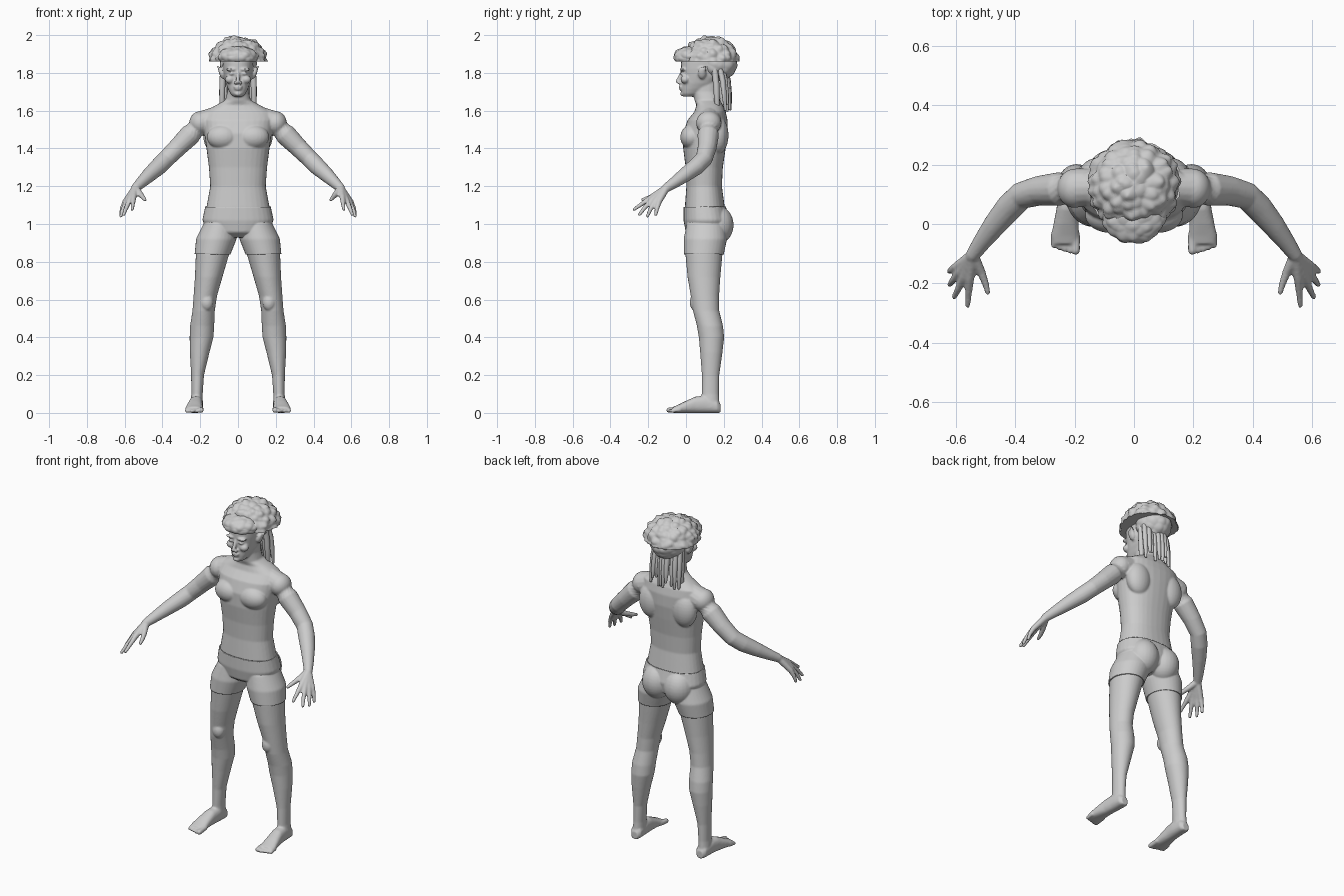
import bpy, bmesh, math, random
from mathutils import Vector, Matrix, noise

random.seed(4)
X, Y, Z = Vector((1, 0, 0)), Vector((0, 1, 0)), Vector((0, 0, 1))


def make_object(name, bm, angle=60):
    bmesh.ops.recalc_face_normals(bm, faces=bm.faces)
    me = bpy.data.meshes.new(name)
    bm.to_mesh(me)
    bm.free()
    ob = bpy.data.objects.new(name, me)
    bpy.context.collection.objects.link(ob)
    bpy.ops.object.select_all(action='DESELECT')
    ob.select_set(True)
    bpy.context.view_layer.objects.active = ob
    bpy.ops.object.shade_smooth_by_angle(angle=math.radians(angle))
    return ob


def skin_rings(bm, rings, n=24, power=2.0):
    """Join (centre, u, v) cross-sections into a closed solid."""
    loops = []
    for c, u, v in rings:
        loop = []
        for i in range(n):
            a = 2 * math.pi * i / n
            ca, sa = math.cos(a), math.sin(a)
            loop.append(bm.verts.new(c + u * math.copysign(abs(ca) ** (2 / power), ca)
                                     + v * math.copysign(abs(sa) ** (2 / power), sa)))
        loops.append(loop)
    for a, b in zip(loops, loops[1:]):
        for i in range(n):
            bm.faces.new((a[i], a[(i + 1) % n], b[(i + 1) % n], b[i]))
    bm.faces.new(loops[0])
    bm.faces.new(loops[-1])


def column(bm, rows, power=2.0):
    """Upright loft; rows are (z, x centre, half width, y front, y back)."""
    skin_rings(bm, [(Vector((x, (f + b) / 2, z)), X * w, Y * (b - f) / 2)
                    for z, x, w, f, b in rows], 32, power)


def tube(bm, rows, n=16):
    """Tapered limb through (x, y, z, radius) points with rounded tip."""
    p = [Vector(r[:3]) for r in rows]
    rad = [r[3] for r in rows]
    end = (p[-1] - p[-2]).normalized()
    p += [p[-1] + end * rad[-1] * 0.6, p[-1] + end * rad[-1] * 0.95]
    rad += [rad[-1] * 0.8, rad[-1] * 0.3]
    rings = []
    for i, c in enumerate(p):
        t = (p[min(i + 1, len(p) - 1)] - p[max(i - 1, 0)]).normalized()
        u = t.cross(X if abs(t.x) < 0.8 else Y).normalized()
        rings.append((c, u * rad[i], t.cross(u) * rad[i]))
    skin_rings(bm, rings, n)


def ball(bm, c, r, rot=None):
    m = Matrix.Translation(c) @ (rot or Matrix()) @ Matrix.Diagonal((*r, 1))
    bmesh.ops.create_uvsphere(bm, u_segments=24, v_segments=16, radius=1, matrix=m)


# ---- body: one side first, then mirrored ----
bm = bmesh.new()
# leg
column(bm, [(1.0, .095, .08, .01, .2), (.92, .115, .1, -.005, .21), (.84, .135, .088, -.003, .193),
            (.72, .155, .073, .008, .182), (.62, .173, .062, .025, .175), (.54, .182, .059, .037, .176),
            (.46, .19, .064, .058, .196), (.4, .193, .063, .068, .202), (.32, .203, .052, .075, .193),
            (.2, .214, .034, .084, .176), (.1, .217, .03, .083, .174), (.03, .22, .034, .08, .178)])
# foot
skin_rings(bm, [(Vector((x, y, h)), X * w, Z * h) for y, x, w, h in
                [(.182, .218, .02, .024), (.165, .218, .033, .034), (.1, .22, .036, .046),
                 (.05, .224, .037, .043), (0, .229, .042, .032), (-.04, .232, .047, .022),
                 (-.068, .232, .044, .016)]], power=2.4)
for i in range(5):
    x = .196 + i * .0185
    r = .0145 if i == 0 else .0105
    tube(bm, [(x, -.03, r + .006, r), (x, -.06, r + .003, r), (x, -.09 + .006 * max(0, i - 1), r, r)])
# arm
tube(bm, [(.12, .125, 1.56, .06), (.19, .122, 1.535, .066), (.25, .118, 1.475, .057),
          (.32, .112, 1.405, .05), (.38, .095, 1.345, .046), (.42, .055, 1.305, .046),
          (.47, -.005, 1.26, .039), (.515, -.065, 1.217, .03), (.543, -.105, 1.19, .024)])
# palm and fingers
for knuckle, mid, tip in [((.553, -.185, 1.14), (.557, -.235, 1.105), (.56, -.274, 1.078)),
                          ((.572, -.178, 1.13), (.592, -.22, 1.085), (.605, -.246, 1.05)),
                          ((.588, -.163, 1.121), (.61, -.19, 1.075), (.62, -.204, 1.042)),
                          ((.598, -.144, 1.116), (.615, -.154, 1.08), (.621, -.16, 1.05))]:
    tube(bm, [(.543, -.105, 1.19, .02), (*knuckle, .0155), (*mid, .0115), (*tip, .009)], 12)
tube(bm, [(.54, -.11, 1.185, .02), (.515, -.16, 1.155, .015), (.5, -.2, 1.138, .012), (.492, -.23, 1.128, .009)], 12)
# muscle masses
ball(bm, (.08, .03, 1.46), (.085, .06, .065))
ball(bm, (.072, .165, .995), (.08, .08, .095))
ball(bm, (.11, .17, 1.47), (.075, .055, .1))
ball(bm, (.2, .12, 1.535), (.058, .066, .062))
ball(bm, (.165, .05, .585), (.035, .03, .045))
# ear with pointed rim, cheek, eyelid, nostril
ball(bm, (.087, .085, 1.8), (.014, .022, .034), Matrix.Rotation(.3, 4, 'Y'))
tube(bm, [(.088, .09, 1.8, .011), (.098, .098, 1.82, .009), (.107, .105, 1.835, .005)])
ball(bm, (.043, -.004, 1.765), (.026, .024, .022))
ball(bm, (.034, -.018, 1.795), (.016, .013, .007))
ball(bm, (.036, -.018, 1.818), (.03, .016, .008))
ball(bm, (.012, -.036, 1.748), (.01, .012, .008))
half = bmesh.ops.duplicate(bm, geom=bm.verts[:] + bm.edges[:] + bm.faces[:])['geom']
bmesh.ops.scale(bm, vec=(-1, 1, 1), verts=[g for g in half if isinstance(g, bmesh.types.BMVert)])

# torso and neck
column(bm, [(.935, 0, .08, .04, .17), (.96, 0, .15, .005, .21), (1.02, 0, .182, -.006, .222),
            (1.09, 0, .167, -.006, .205), (1.2, 0, .147, .002, .19), (1.3, 0, .154, -.002, .195),
            (1.4, 0, .167, -.015, .21), (1.48, 0, .178, -.015, .22), (1.55, 0, .19, .008, .22),
            (1.595, 0, .178, .045, .21), (1.63, 0, .115, .055, .195), (1.655, 0, .068, .045, .18),
            (1.7, 0, .056, .038, .172), (1.78, 0, .055, .038, .17)], 2.3)
# head
column(bm, [(1.674, 0, .024, -.012, .04), (1.69, 0, .04, -.023, .075), (1.715, 0, .053, -.025, .12),
            (1.745, 0, .065, -.024, .16), (1.78, 0, .074, -.022, .19), (1.82, 0, .08, -.026, .2),
            (1.86, 0, .082, -.026, .2), (1.9, 0, .074, -.005, .18), (1.93, 0, .05, .03, .14)], 2.3)
# nose, lips, chin
tube(bm, [(0, -.018, 1.81, .009), (0, -.031, 1.78, .01), (0, -.044, 1.754, .011)])
ball(bm, (0, -.027, 1.726), (.024, .012, .006))
ball(bm, (0, -.025, 1.714), (.02, .012, .006))
ball(bm, (0, -.015, 1.689), (.02, .016, .013))

raw = make_object("body_parts", bm)
rm = raw.modifiers.new("fuse", 'REMESH')
rm.mode, rm.voxel_size, rm.use_smooth_shade = 'VOXEL', .0055, True
sm = raw.modifiers.new("soften", 'SMOOTH')
sm.factor, sm.iterations = .5, 3
fused = bpy.data.meshes.new_from_object(raw.evaluated_get(bpy.context.evaluated_depsgraph_get()))
bpy.data.objects.remove(raw)
fused.name = "body"
body = bpy.data.objects.new("body", fused)
bpy.context.collection.objects.link(body)

# ---- shorts: a slice of the body, thickened outwards ----
bm = bmesh.new()
bm.from_mesh(fused)
bmesh.ops.delete(bm, geom=[v for v in bm.verts if abs(v.co.x) > .4], context='VERTS')
for z, out in ((1.09, True), (.84, False)):
    bmesh.ops.bisect_plane(bm, geom=bm.verts[:] + bm.edges[:] + bm.faces[:], plane_co=(0, 0, z),
                           plane_no=Z, clear_outer=out, clear_inner=not out)
shorts = make_object("shorts", bm)
so = shorts.modifiers.new("cloth", 'SOLIDIFY')
so.thickness, so.offset = .007, 1


# ---- hair ----
def curls(name, centre, size, floor, freq=24, depth=.13):
    bm = bmesh.new()
    bmesh.ops.create_uvsphere(bm, u_segments=96, v_segments=64, radius=1)
    c = Vector(centre)
    for v in bm.verts:
        p = Vector(v.co[i] * size[i] for i in range(3))
        d = noise.voronoi((p + c) * freq)[0][0]
        v.co = c + p * (1.03 - depth * d * 1.3)
        v.co.z = max(v.co.z, floor)
    return make_object(name, bm, 50)


curls("hair_dome", (0, .132, 1.86), (.162, .16, .142), 1.86)
curls("hair_front_roll", (0, .03, 1.885), (.11, .1, .058), 1.86, 26, .1)
curls("hair_nape", (0, .165, 1.85), (.1, .108, .095), 1.75, 20, .08)

# hanging locks across the nape
bm = bmesh.new()
for i in range(10):
    x = -.084 + i * .0187
    back = .215 - 4 * x * x + random.uniform(-.012, .012)
    low = 1.615 + random.uniform(-.02, .035)
    tube(bm, [(x * .9, back - .015, 1.83, .014), (x, back, 1.76, .015), (x * 1.04, back + .008, 1.69, .013),
              (x * 1.06, back + .014, low, .007)], 10)
for s in (-1, 1):
    tube(bm, [(s * .078, .15, 1.84, .016), (s * .083, .16, 1.74, .017), (s * .085, .165, 1.63, .014)], 10)
make_object("hair_locks", bm)
